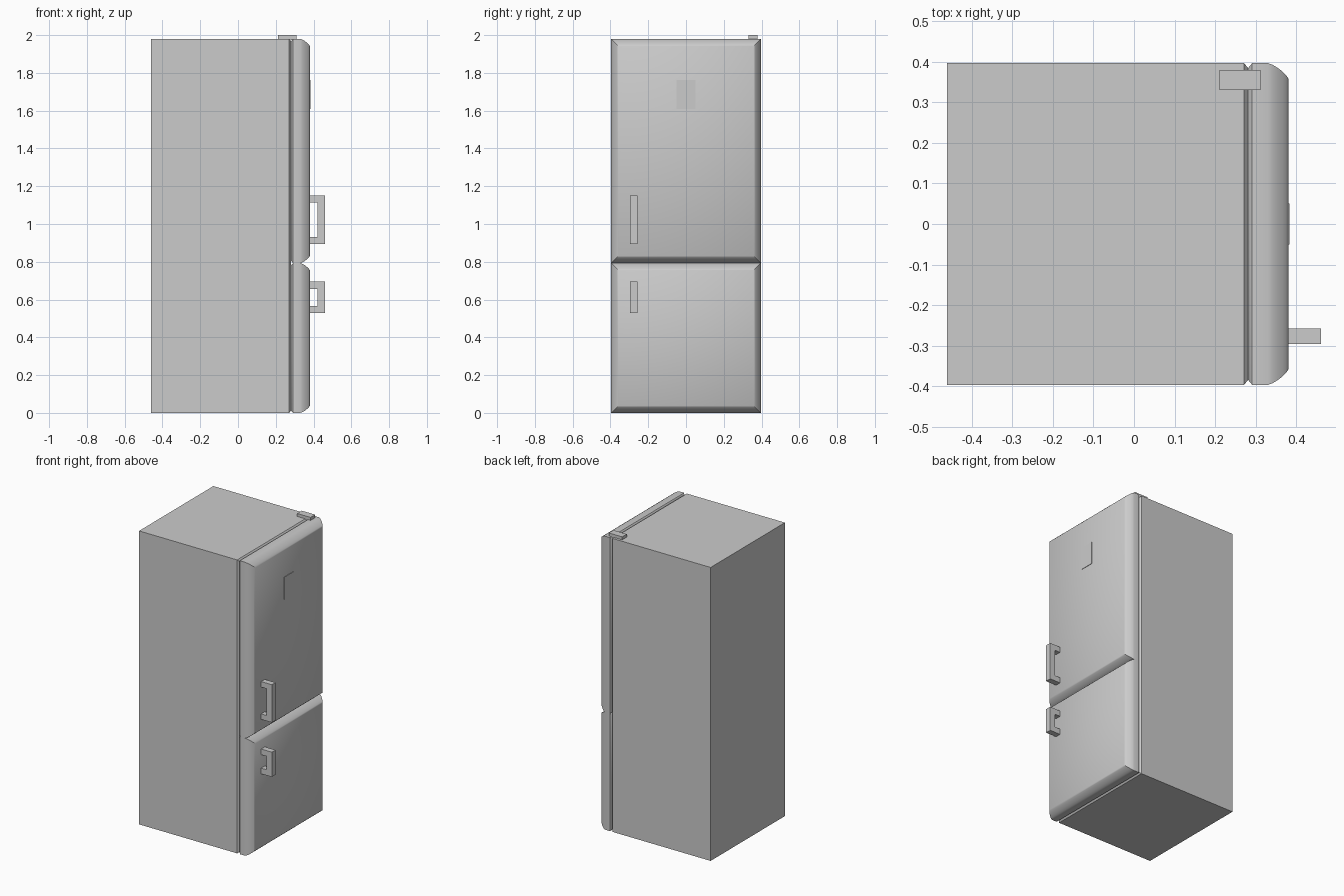
import bpy, bmesh, math

if "Cube" in bpy.data.objects:
    bpy.data.objects.remove(bpy.data.objects["Cube"])

HW = 0.396          # half width of the cabinet and doors
TOP, SEAM = 1.98, 0.793


def finish(name, bm, smooth=False):
    bmesh.ops.recalc_face_normals(bm, faces=bm.faces)
    me = bpy.data.meshes.new(name)
    bm.to_mesh(me)
    bm.free()
    ob = bpy.data.objects.new(name, me)
    bpy.context.collection.objects.link(ob)
    if smooth:
        bpy.context.view_layer.objects.active = ob
        ob.select_set(True)
        bpy.ops.object.shade_smooth_by_angle(angle=math.radians(40))
        ob.select_set(False)
    return ob


def loft(name, z0, z1, rings, smooth=False):
    """Stack of (x, inset) rectangles along x, giving mitred corners."""
    bm = bmesh.new()
    loops = []
    for x, i in rings:
        loops.append([bm.verts.new((x, y, z)) for y, z in (
            (-HW + i, z0 + i), (HW - i, z0 + i),
            (HW - i, z1 - i), (-HW + i, z1 - i))])
    for a, b in zip(loops, loops[1:]):
        for k in range(4):
            n = (k + 1) % 4
            bm.faces.new((a[k], a[n], b[n], b[k]))
    bm.faces.new(loops[0])
    bm.faces.new(loops[-1])
    return finish(name, bm, smooth)


def prism(name, pts, y0, y1):
    """Extrude an x-z outline along y."""
    bm = bmesh.new()
    f = bm.faces.new([bm.verts.new((x, y0, z)) for x, z in pts])
    ext = bmesh.ops.extrude_face_region(bm, geom=[f])
    for v in ext["geom"]:
        if isinstance(v, bmesh.types.BMVert):
            v.co.y = y1
    return finish(name, bm)


def rect(x0, x1, z0, z1):
    return [(x0, z0), (x1, z0), (x1, z1), (x0, z1)]


# Cabinet with tapered front lip that forms the seal groove
loft("cabinet", 0, TOP, [(-0.461, 0), (0.271, 0), (0.281, 0.012)])

# Doors with rounded front edges
door = [(0.281, 0.012), (0.291, 0), (0.330, 0), (0.341, 0.004),
        (0.353, 0.011), (0.366, 0.021), (0.375, 0.030), (0.380, 0.038)]
loft("fridge_door", SEAM, TOP, door, True)
loft("freezer_door", 0, SEAM, door, True)

# Bracket handles
for name, z0, z1, t in (("fridge_handle", 0.895, 1.15, 0.037),
                        ("freezer_handle", 0.528, 0.695, 0.038)):
    prism(name, [(0.378, z0), (0.46, z0), (0.46, z1), (0.378, z1),
                 (0.378, z1 - t), (0.42, z1 - t), (0.42, z0 + t),
                 (0.378, z0 + t)], -0.296, -0.257)

# Display panel and top hinge cover
prism("display_panel", rect(0.375, 0.383, 1.61, 1.762), -0.05, 0.05)
prism("hinge_cover", rect(0.211, 0.311, 1.975, 2.0), 0.33, 0.379)
